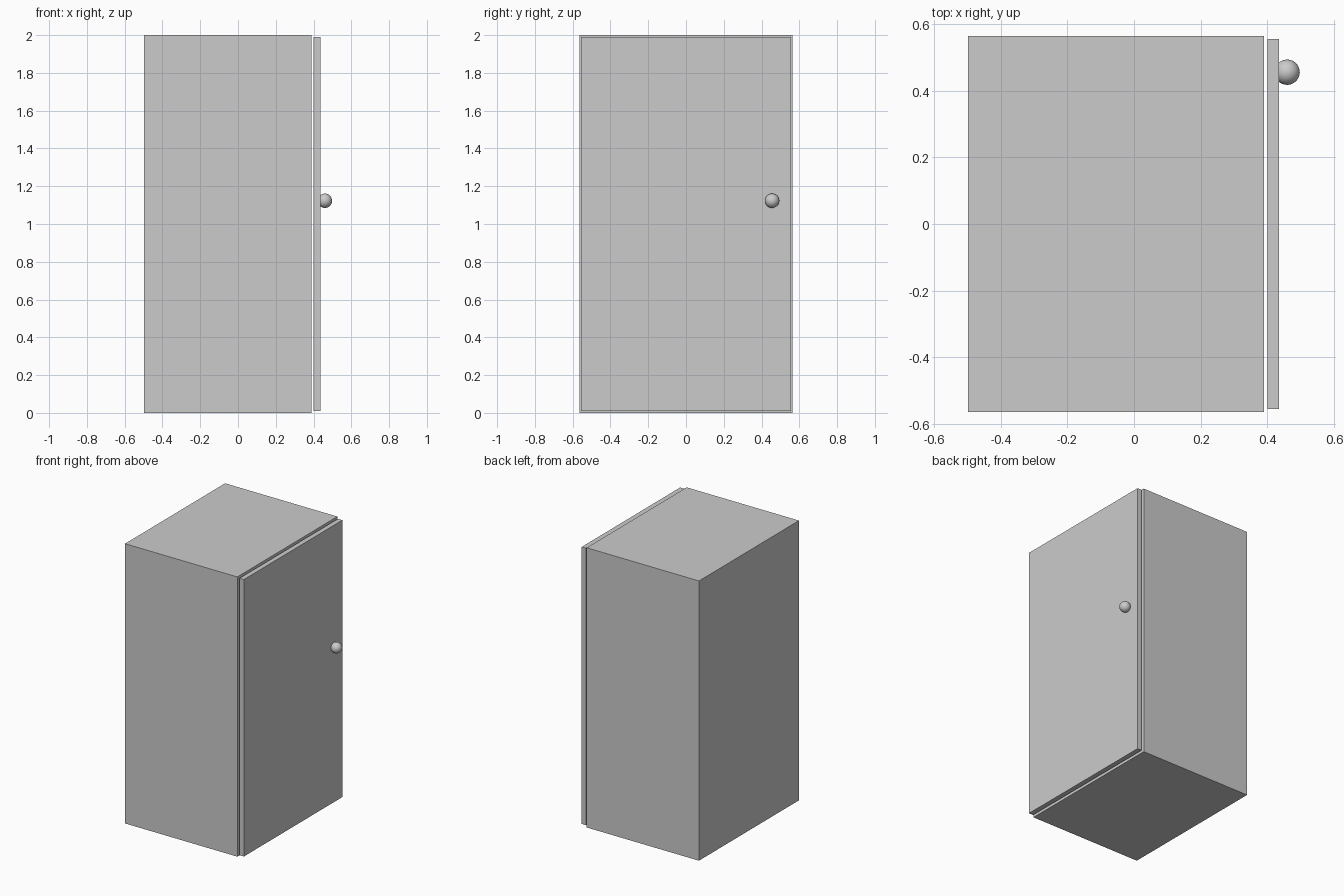
import bpy

if "Cube" in bpy.data.objects:
    bpy.data.objects.remove(bpy.data.objects["Cube"])


def box(name, lo, hi):
    """Axis-aligned box between two corners."""
    centre = [(a + b) / 2 for a, b in zip(lo, hi)]
    bpy.ops.mesh.primitive_cube_add(size=1, location=centre)
    ob = bpy.context.object
    ob.name = name
    ob.scale = [b - a for a, b in zip(lo, hi)]
    bpy.ops.object.transform_apply(location=False, rotation=False, scale=True)
    return ob


# Cabinet body
box("cabinet_body", (-0.498, -0.565, 0.0), (0.39, 0.565, 2.0))

# Door, slightly smaller than the body and set off by a narrow gap
box("door", (0.401, -0.556, 0.01), (0.436, 0.556, 1.99))

# Round knob, partly sunk into the door
bpy.ops.mesh.primitive_uv_sphere_add(segments=32, ring_count=16, radius=0.038,
                                     location=(0.46, 0.456, 1.123))
knob = bpy.context.object
knob.name = "door_knob"
bpy.ops.object.shade_smooth()
